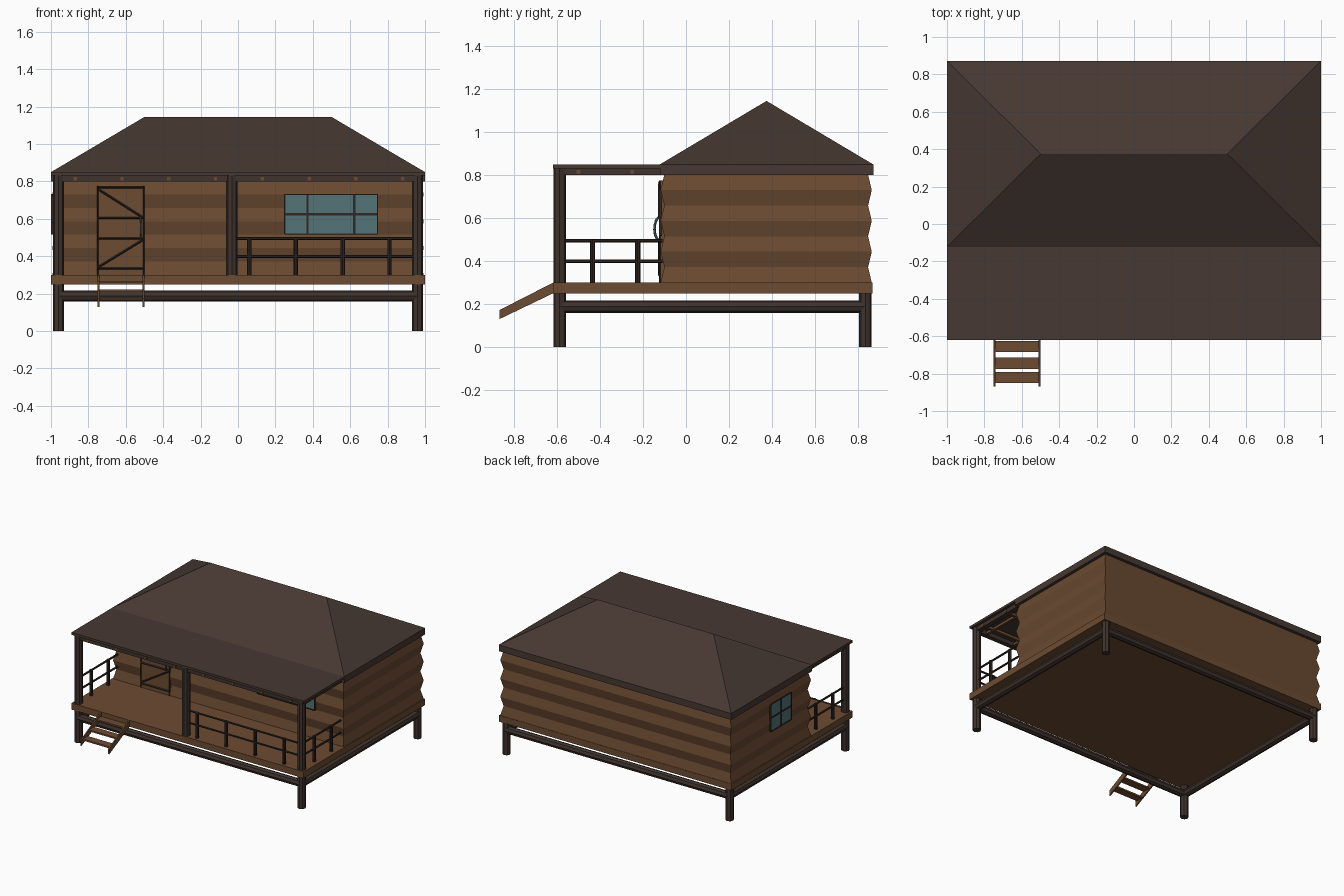
import bpy, bmesh, math
from mathutils import Vector

if "Cube" in bpy.data.objects:
    bpy.data.objects.remove(bpy.data.objects["Cube"])


def material(name, rgb):
    m = bpy.data.materials.new(name)
    m.diffuse_color = (*rgb, 1)
    m.use_nodes = True
    m.node_tree.nodes["Principled BSDF"].inputs["Base Color"].default_value = m.diffuse_color
    return m


LOG = material("log brown", (0.145, 0.068, 0.030))
PLANK = material("plank brown", (0.150, 0.070, 0.032))
ROOF = material("roof brown", (0.062, 0.040, 0.032))
POST = material("dark timber", (0.050, 0.032, 0.026))
RAIL = material("rail dark", (0.030, 0.020, 0.016))
GLASS = material("window glass", (0.090, 0.175, 0.185))
METAL = material("handle metal", (0.10, 0.13, 0.14))


def finish(name, bm, mat):
    bmesh.ops.recalc_face_normals(bm, faces=bm.faces)
    me = bpy.data.meshes.new(name)
    bm.to_mesh(me)
    bm.free()
    me.materials.append(mat)
    ob = bpy.data.objects.new(name, me)
    bpy.context.collection.objects.link(ob)
    return ob


def loft(name, rings, mat):
    """Stack of rectangles (x0, x1, y0, y1, z) joined into a closed solid."""
    bm = bmesh.new()
    loops = [[bm.verts.new(p) for p in ((a, c, z), (b, c, z), (b, d, z), (a, d, z))]
             for a, b, c, d, z in rings]
    for lo, hi in zip(loops, loops[1:]):
        for i in range(4):
            j = (i + 1) % 4
            bm.faces.new((lo[i], lo[j], hi[j], hi[i]))
    bm.faces.new(loops[0])
    bm.faces.new(loops[-1])
    return finish(name, bm, mat)


def box(name, x0, x1, y0, y1, z0, z1, mat):
    return loft(name, [(x0, x1, y0, y1, z0), (x0, x1, y0, y1, z1)], mat)


def pole(name, a, b, r, mat, sides=8):
    """Prism with flat sides running from a to b."""
    a, b = Vector(a), Vector(b)
    d = b - a
    bm = bmesh.new()
    bmesh.ops.create_cone(bm, cap_ends=True, segments=sides, radius1=r, radius2=r, depth=d.length)
    bmesh.ops.rotate(bm, verts=bm.verts, matrix=d.to_track_quat('Z', 'Y').to_matrix())
    bmesh.ops.translate(bm, verts=bm.verts, vec=(a + b) / 2)
    return finish(name, bm, mat)


# Deck floor
box("deck", -1, 1, -0.62, 0.868, 0.25, 0.30, PLANK)

# Log walls: each log bulges outward at its middle
rings = []
for i in range(8):
    e = 0.0 if i % 2 else 0.017
    rings.append((-0.993 + e, 0.993 - e, -0.118 + e, 0.865 - e, 0.802 - i * 0.502 / 7))
loft("log_walls", rings[::-1], LOG)

# Hip roof with an eave band, and the flat porch roof
loft("hip_roof", [(-1, 1, -0.122, 0.872, 0.80), (-1, 1, -0.122, 0.872, 0.85),
                  (-0.5, 0.5, 0.374, 0.376, 1.145)], ROOF)
box("porch_roof", -1, 1, -0.62, -0.122, 0.832, 0.85, ROOF)

# Corner posts, middle post and perimeter beams
PX, FY, BY = 0.96, -0.588, 0.835
for s in (-1, 1):
    pole("front_post", (s * PX, FY, 0), (s * PX, FY, 0.835), 0.03, POST)
    pole("back_post", (s * PX, BY, 0), (s * PX, BY, 0.26), 0.03, POST)
    pole("side_floor_beam", (s * PX, FY, 0.188), (s * PX, BY, 0.188), 0.029, POST)
    box("side_roof_beam", s * PX - 0.018, s * PX + 0.018, FY, -0.11, 0.80, 0.834, POST)
for y in (FY, BY):
    pole("cross_floor_beam", (-PX, y, 0.188), (PX, y, 0.188), 0.029, POST)
pole("middle_post", (-0.033, FY, 0.30), (-0.033, FY, 0.835), 0.03, POST)
box("front_roof_beam", -PX, PX, FY - 0.018, FY + 0.018, 0.80, 0.834, POST)

# Porch rafters with exposed ends
for i in range(8):
    x = -0.87 + 0.25 * i
    box("rafter", x - 0.009, x + 0.009, FY - 0.022, -0.11, 0.805, 0.825, PLANK)
for y in (-0.5, -0.25):
    box("ceiling_batten", -PX - 0.022, PX + 0.022, y - 0.009, y + 0.009, 0.805, 0.825, PLANK)

# Railings
for z in (0.40, 0.495):
    pole("front_rail", (-0.033, FY, z), (PX, FY, z), 0.008, RAIL, 6)
    for s in (-1, 1):
        pole("side_rail", (s * PX, FY, z), (s * PX, -0.11, z), 0.008, RAIL, 6)
for x in (0.06, 0.31, 0.56, 0.81):
    pole("front_baluster", (x, FY, 0.29), (x, FY, 0.50), 0.012, RAIL, 8)
for s in (-1, 1):
    for y in (-0.435, -0.225):
        pole("side_baluster", (s * PX, y, 0.29), (s * PX, y, 0.50), 0.012, RAIL, 8)

# Door with Z bracing, and its handle
DX0, DX1, DY = -0.75, -0.505, -0.122
box("door", DX0, DX1, DY, -0.09, 0.30, 0.775, PLANK)
for z in (0.335, 0.495, 0.605, 0.767):
    pole("door_bar", (DX0, DY - 0.003, z), (DX1, DY - 0.003, z), 0.006, RAIL, 4)
for za, zb in ((0.76, 0.605), (0.34, 0.49)):
    pole("door_brace", (DX0, DY - 0.003, za), (DX1, DY - 0.003, zb), 0.006, RAIL, 4)
for x in (DX0, DX1):
    pole("door_edge", (x, DY, 0.30), (x, DY, 0.775), 0.004, RAIL, 4)
arc = [(-0.52, DY - 0.025 * math.sin(math.pi * i / 6), 0.55 - 0.055 * math.cos(math.pi * i / 6))
       for i in range(7)]
for a, b in zip(arc, arc[1:]):
    pole("door_handle", a, b, 0.006, METAL, 6)

# Front window with bars
box("front_window_glass", 0.25, 0.745, -0.121, -0.112, 0.52, 0.73, GLASS)
for x in (0.25, 0.372, 0.622, 0.745):
    w = 0.006 if 0.3 < x < 0.7 else 0.003
    box("front_window_upright", x - w, x + w, -0.126, -0.112, 0.52, 0.73, RAIL)
for z, w in ((0.52, 0.003), (0.625, 0.006), (0.73, 0.003)):
    box("front_window_bar", 0.25, 0.745, -0.126, -0.112, z - w, z + w, RAIL)

# Left side window with bars
box("side_window_glass", -0.996, -0.988, 0.13, 0.38, 0.52, 0.73, GLASS)
for y, w in ((0.13, 0.003), (0.255, 0.006), (0.38, 0.003)):
    box("side_window_upright", -1.0, -0.988, y - w, y + w, 0.52, 0.73, RAIL)
for z, w in ((0.52, 0.003), (0.625, 0.006), (0.73, 0.003)):
    box("side_window_bar", -1.0, -0.988, 0.13, 0.38, z - w, z + w, RAIL)

# Entry steps: two sloped stringers and three treads
for x in (-0.745, -0.505):
    bm = bmesh.new()
    side = [bm.verts.new((x - 0.005, y, z)) for y, z in
            ((-0.618, 0.30), (-0.868, 0.172), (-0.868, 0.13), (-0.618, 0.25))]
    f = bm.faces.new(side)
    ext = bmesh.ops.extrude_face_region(bm, geom=[f])
    bmesh.ops.translate(bm, vec=(0.01, 0, 0),
                        verts=[v for v in ext["geom"] if isinstance(v, bmesh.types.BMVert)])
    finish("step_stringer", bm, PLANK)
for y, z in ((-0.655, 0.262), (-0.745, 0.215), (-0.82, 0.172)):
    box("step_tread", -0.745, -0.505, y - 0.03, y + 0.03, z - 0.006, z + 0.006, PLANK)
